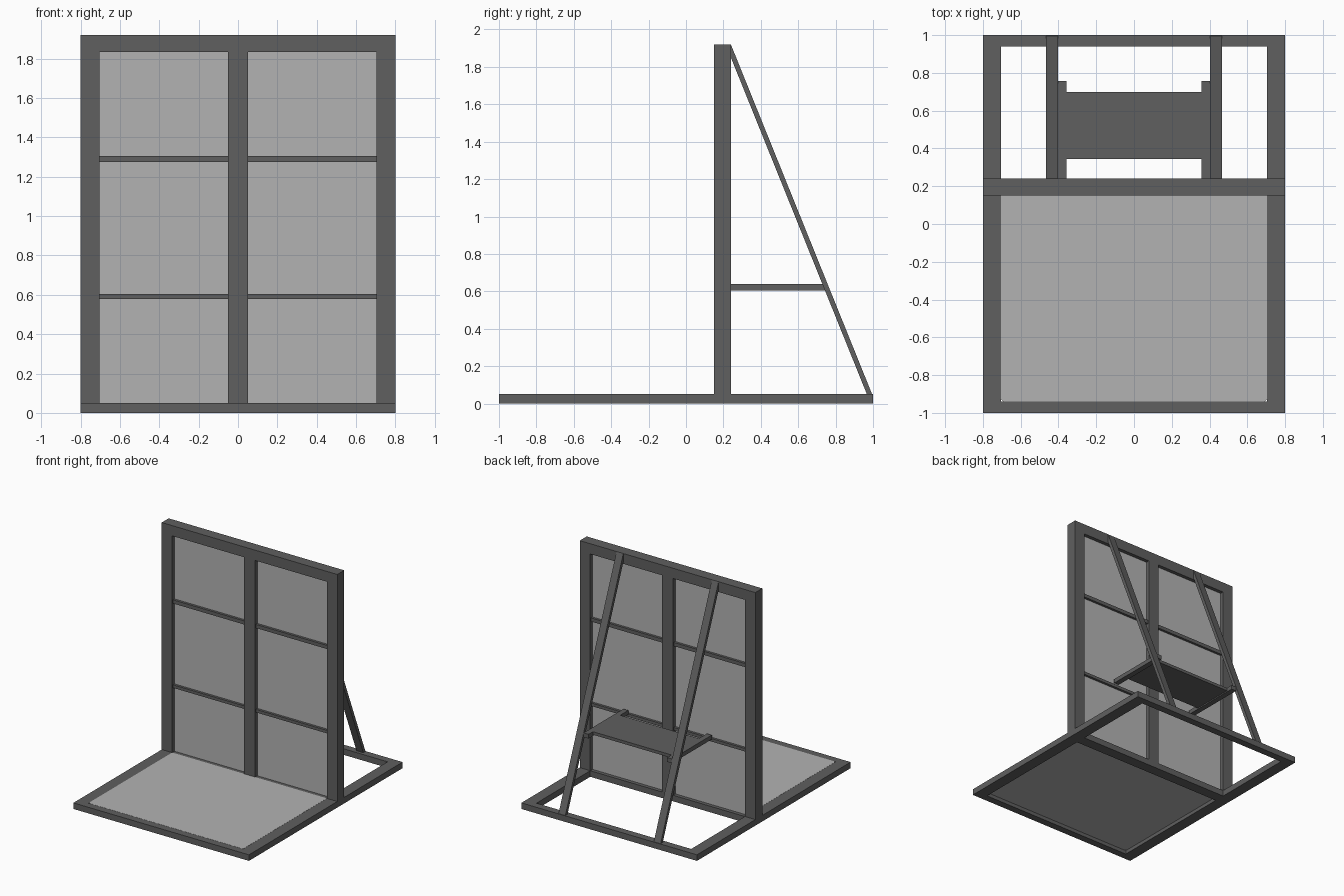
import bpy
import bmesh

if "Cube" in bpy.data.objects:
    bpy.data.objects.remove(bpy.data.objects["Cube"], do_unlink=True)


def material(name, value):
    m = bpy.data.materials.new(name)
    m.use_nodes = True
    color = (value, value, value, 1)
    m.diffuse_color = color
    m.node_tree.nodes["Principled BSDF"].inputs["Base Color"].default_value = color
    return m


FRAME = material("dark grey frame", 0.115)
PANEL = material("light grey panel", 0.45)


def prism(name, points, offset, mat):
    """Extrude a flat polygon along an offset vector."""
    bm = bmesh.new()
    face = bm.faces.new([bm.verts.new(p) for p in points])
    new = bmesh.ops.extrude_face_region(bm, geom=[face])["geom"]
    bmesh.ops.translate(bm, vec=offset, verts=[v for v in new if isinstance(v, bmesh.types.BMVert)])
    bmesh.ops.recalc_face_normals(bm, faces=bm.faces)
    mesh = bpy.data.meshes.new(name)
    bm.to_mesh(mesh)
    bm.free()
    mesh.materials.append(mat)
    obj = bpy.data.objects.new(name, mesh)
    bpy.context.collection.objects.link(obj)
    return obj


def box(name, x, y, z, mat=FRAME):
    base = [(x[0], y[0], z[0]), (x[1], y[0], z[0]), (x[1], y[1], z[0]), (x[0], y[1], z[0])]
    return prism(name, base, (0, 0, z[1] - z[0]), mat)


OUT, IN = 0.8, 0.705
BASE, TOP = 0.05, 1.92
WALL = (0.15, 0.24)

# Base frame: cross bars between two long sides
for name, y in (("front", (-1, -0.94)), ("middle", WALL), ("rear", (0.94, 1))):
    box("base_" + name + "_bar", (-IN, IN), y, (0, BASE))

# Floor panel with small clipped corners, set into the front of the base
c, y0, y1 = 0.012, -0.94, WALL[0]
outline = [(-IN + c, y0), (IN - c, y0), (IN, y0 + c), (IN, y1), (-IN, y1), (-IN, y0 + c)]
prism("floor_panel", [(x, y, 0.03) for x, y in outline], (0, 0, 0.021), PANEL)

# Wall frame
box("wall_top_rail", (-IN, IN), WALL, (1.835, TOP))
box("wall_middle_stile", (-0.05, 0.05), WALL, (BASE, 1.835))

# Parts that repeat on both sides
for side, s in (("right", -1), ("left", 1)):
    def span(a, b):
        return tuple(sorted((s * a, s * b)))

    box(side + "_base_side", span(IN, OUT), (-1, 1), (0, BASE))
    box(side + "_wall_stile", span(IN, OUT), WALL, (BASE, TOP))
    box(side + "_wall_panel", span(0.05, IN), (0.18, 0.21), (BASE, 1.835), PANEL)
    for level, z in (("lower", (0.58, 0.605)), ("upper", (1.275, 1.305))):
        box(side + "_" + level + "_glazing_bar", span(0.05, IN), (0.16, 0.23), z)

    # Sloping brace behind the wall
    profile = [(0.24, TOP), (0.995, BASE), (0.967, BASE), (0.24, 1.85)]
    prism(side + "_brace", [(s * 0.403, y, z) for y, z in profile], (s * 0.062, 0, 0), FRAME)
    box(side + "_shelf_rail", span(0.358, 0.403), (0.24, 0.757), (0.605, 0.64))

# Shelf between the rails
box("shelf", (-0.358, 0.358), (0.345, 0.7), (0.615, 0.64))
